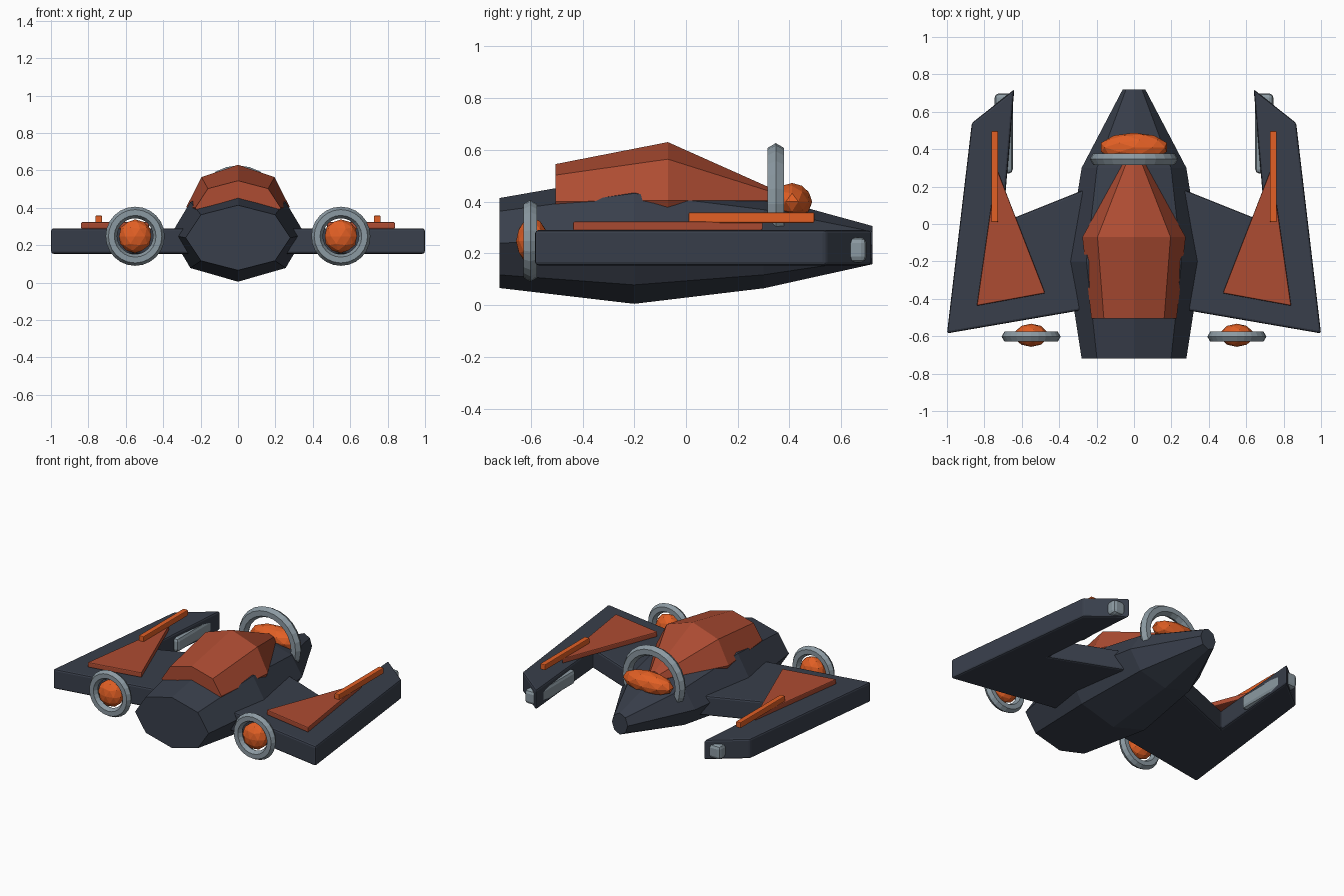
import bpy, bmesh, math

if "Cube" in bpy.data.objects:
    bpy.data.objects.remove(bpy.data.objects["Cube"])


def material(name, rgb):
    m = bpy.data.materials.new(name)
    m.diffuse_color = (*rgb, 1)
    m.use_nodes = True
    m.node_tree.nodes["Principled BSDF"].inputs["Base Color"].default_value = m.diffuse_color
    return m


DARK = material("dark slate", (0.040, 0.049, 0.070))
RUST = material("rust red", (0.42, 0.072, 0.032))
ORANGE = material("bright orange", (0.76, 0.115, 0.018))
GREY = material("steel grey", (0.26, 0.32, 0.36))


def finish(bm, name, mat, bevel=0):
    bmesh.ops.recalc_face_normals(bm, faces=bm.faces)
    me = bpy.data.meshes.new(name)
    bm.to_mesh(me)
    bm.free()
    me.materials.append(mat)
    ob = bpy.data.objects.new(name, me)
    bpy.context.collection.objects.link(ob)
    if bevel:
        b = ob.modifiers.new("bevel", 'BEVEL')
        b.width = bevel
        b.segments = 2
    return ob


def loft(name, mat, sections):
    """Octagonal body through sections of (y, centre z, half width, half height)."""
    bm = bmesh.new()
    rings = []
    for y, z, w, h in sections:
        rings.append([bm.verts.new((w * math.cos(i * math.pi / 4), y,
                                    z + h * math.sin(i * math.pi / 4)))
                      for i in range(8)])
    for a, b in zip(rings, rings[1:]):
        for i in range(8):
            j = (i + 1) % 8
            bm.faces.new((a[i], a[j], b[j], b[i]))
    bm.faces.new(rings[0])
    bm.faces.new(rings[-1])
    return finish(bm, name, mat)


def plate(name, mat, outline, z0, z1, side, bevel):
    """Flat outline in x, y extruded between two heights."""
    bm = bmesh.new()
    low = [bm.verts.new((side * x, y, z0)) for x, y in outline]
    top = [bm.verts.new((side * x, y, z1)) for x, y in outline]
    n = len(outline)
    bm.faces.new(low)
    bm.faces.new(top)
    for i in range(n):
        j = (i + 1) % n
        bm.faces.new((low[i], low[j], top[j], top[i]))
    return finish(bm, name, mat, bevel)


def box(x0, x1, y0, y1):
    return [(x0, y0), (x1, y0), (x1, y1), (x0, y1)]


def ring(name, loc, major, minor):
    bpy.ops.mesh.primitive_torus_add(major_segments=24, minor_segments=6,
                                     major_radius=major, minor_radius=minor,
                                     location=loc, rotation=(math.pi / 2, 0, 0))
    ob = bpy.context.object
    ob.name = name
    ob.data.materials.append(GREY)


def glow(name, loc, scale):
    bpy.ops.mesh.primitive_ico_sphere_add(subdivisions=2, radius=1, location=loc)
    ob = bpy.context.object
    ob.name = name
    ob.scale = scale
    ob.data.materials.append(ORANGE)


# Central body and canopy
loft("hull", DARK, [(-0.72, 0.24, 0.28, 0.174), (-0.2, 0.255, 0.36, 0.25),
                    (0.3, 0.243, 0.28, 0.178), (0.72, 0.232, 0.06, 0.074)])
loft("canopy", RUST, [(-0.505, 0.40, 0.228, 0.145), (-0.07, 0.405, 0.276, 0.225),
                      (0.34, 0.405, 0.05, 0.042)])

# Nose ring and lamp
ring("nose_ring", (0, 0.347, 0.39), 0.20, 0.036)
glow("nose_lamp", (0, 0.41, 0.40), (0.185, 0.078, 0.072))

# Wings with their panels, rods, pods and engines
wing = [(0.2, 0.21), (0.70, 0.01), (0.64, 0.72), (0.867, 0.54),
        (1.0, -0.585), (0.2, -0.447)]
panel = [(0.735, 0.30), (0.475, -0.37), (0.84, -0.437)]
for side, tag in ((-1, "left"), (1, "right")):
    plate(tag + "_wing", DARK, wing, 0.154, 0.29, side, 0.012)
    plate(tag + "_wing_panel", RUST, panel, 0.288, 0.323, side, 0.006)
    plate(tag + "_rod", ORANGE, box(0.727, 0.763, 0.01, 0.496), 0.318, 0.358, side, 0.005)
    plate(tag + "_pod", GREY, box(0.648, 0.745, 0.27, 0.698), 0.165, 0.262, side, 0.022)
    ring(tag + "_engine_ring", (side * 0.55, -0.602, 0.248), 0.127, 0.031)
    glow(tag + "_engine_core", (side * 0.55, -0.595, 0.248), (0.09, 0.062, 0.09))
